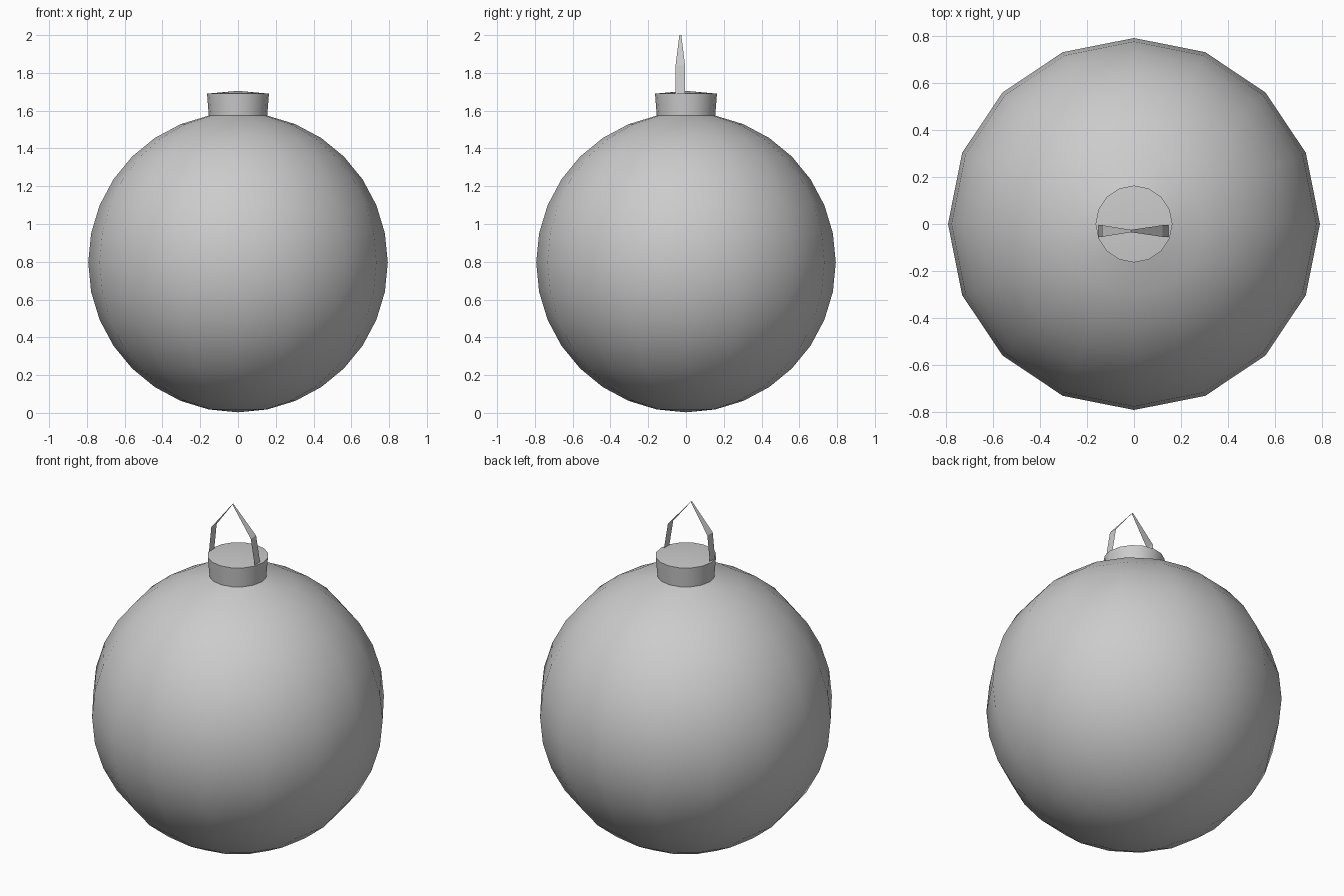
import bpy, bmesh
from math import sin, cos, pi

if "Cube" in bpy.data.objects:
    bpy.data.objects.remove(bpy.data.objects["Cube"])

SEG = 16
R, CZ = 0.793, 0.796


def finish(name, bm, smooth=True):
    mesh = bpy.data.meshes.new(name)
    bm.to_mesh(mesh)
    bm.free()
    ob = bpy.data.objects.new(name, mesh)
    bpy.context.collection.objects.link(ob)
    if smooth:
        bpy.ops.object.select_all(action='DESELECT')
        ob.select_set(True)
        bpy.context.view_layer.objects.active = ob
        bpy.ops.object.shade_smooth_by_angle(angle=pi / 6)
    return ob


# Ball: low-poly sphere, opened at the top where the cap sits
bm = bmesh.new()
bmesh.ops.create_uvsphere(bm, u_segments=SEG, v_segments=16, radius=R)
bmesh.ops.delete(bm, geom=[v for v in bm.verts if v.co.z > R * 0.99], context='VERTS')
bmesh.ops.translate(bm, verts=bm.verts, vec=(0, 0, CZ))
finish("ornament_ball", bm)

# Cap: slightly flared collar with a shallow domed top
bm = bmesh.new()
rings = []
for r, z in ((R * sin(pi / 16), CZ + R * cos(pi / 16)), (0.164, 1.69)):
    rings.append([bm.verts.new((r * cos(2 * pi * i / SEG), r * sin(2 * pi * i / SEG), z))
                  for i in range(SEG)])
apex = bm.verts.new((0, 0, 1.705))
low, high = rings
for i in range(SEG):
    j = (i + 1) % SEG
    bm.faces.new((low[i], low[j], high[j], high[i]))
    bm.faces.new((high[i], high[j], apex))
finish("cap", bm)

# Hanging loop: thin bent ribbon that narrows at the peak (x, z, half width)
path = [(-0.152, 1.685, 0.025), (-0.136, 1.84, 0.025), (-0.013, 2.0, 0.005),
        (0.122, 1.84, 0.025), (0.148, 1.685, 0.025)]
bm = bmesh.new()
pairs = [[bm.verts.new((x, -0.03 + s * w, z)) for s in (-1, 1)] for x, z, w in path]
for a, b in zip(pairs, pairs[1:]):
    bm.faces.new((a[0], b[0], b[1], a[1]))
finish("hanging_loop", bm, smooth=False)
